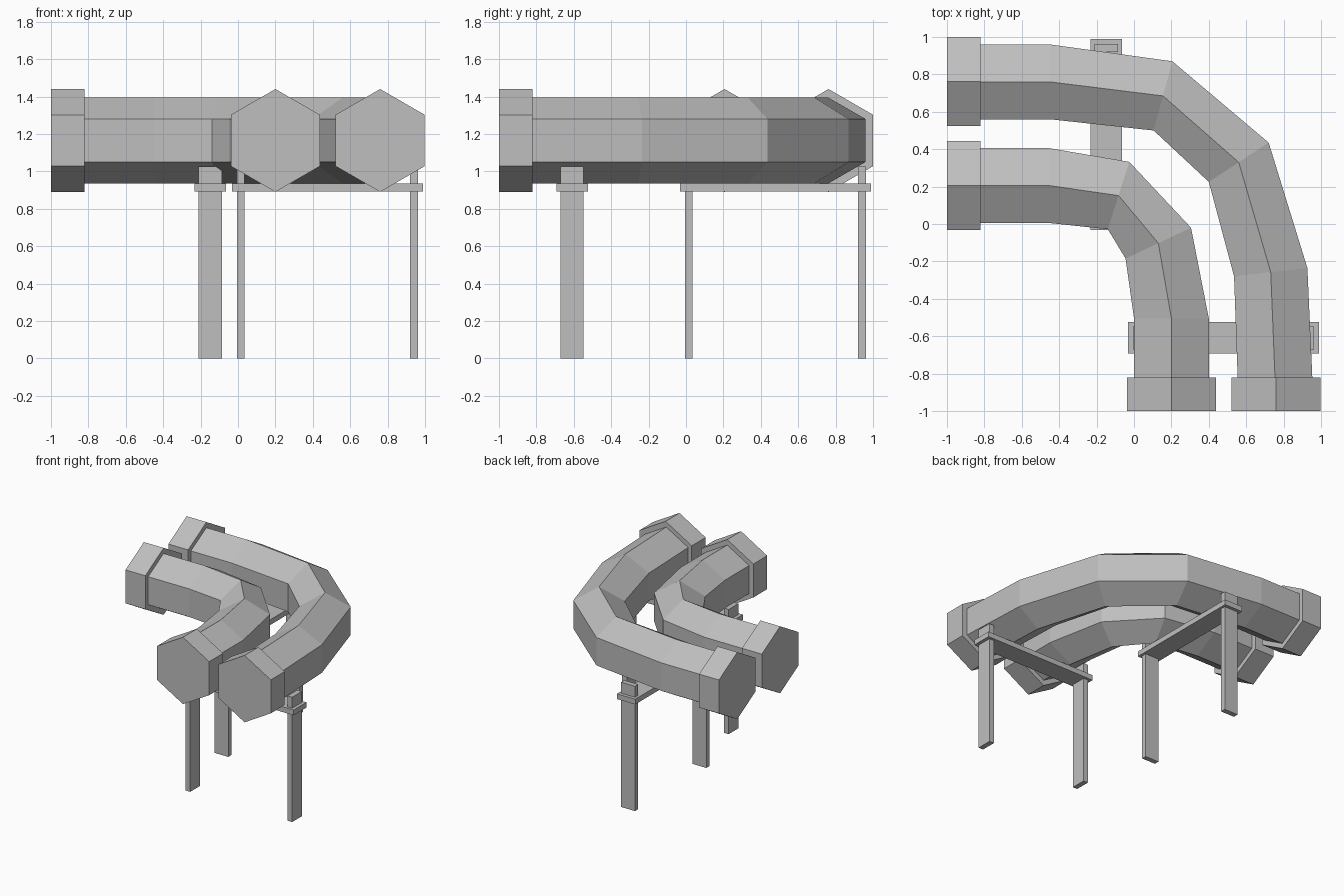
import bpy
import bmesh
from mathutils import Vector

cube = bpy.data.objects.get("Cube")
if cube:
    bpy.data.objects.remove(cube, do_unlink=True)

GREY = (0.52, 0.52, 0.52, 1)
grey = bpy.data.materials.new("plain_grey")
grey.use_nodes = True
grey.diffuse_color = GREY
grey.node_tree.nodes["Principled BSDF"].inputs["Base Color"].default_value = GREY

AXIS_Z = 1.165  # height of the pipe centre lines


def finish(name, bm):
    bmesh.ops.recalc_face_normals(bm, faces=bm.faces)
    mesh = bpy.data.meshes.new(name)
    bm.to_mesh(mesh)
    bm.free()
    mesh.materials.append(grey)
    obj = bpy.data.objects.new(name, mesh)
    bpy.context.collection.objects.link(obj)


def hex_sweep(name, outer, inner, radius):
    """Pointed-top hexagon swept between an outer and an inner edge path."""
    bm = bmesh.new()
    rings = []
    for o, i in zip(outer, inner):
        o, i = Vector((*o, AXIS_Z)), Vector((*i, AXIS_Z))
        mid, up = (o + i) / 2, Vector((0, 0, radius))
        points = (mid + up, o + up / 2, o - up / 2, mid - up, i - up / 2, i + up / 2)
        rings.append([bm.verts.new(p) for p in points])
    for a, b in zip(rings, rings[1:]):
        for k in range(6):
            n = (k + 1) % 6
            bm.faces.new((a[k], a[n], b[n], b[k]))
    bm.faces.new(rings[0])
    bm.faces.new(rings[-1])
    finish(name, bm)


def box(name, low, high):
    bm = bmesh.new()
    bmesh.ops.create_cube(bm, size=1)
    low, high = Vector(low), Vector(high)
    bmesh.ops.scale(bm, vec=high - low, verts=bm.verts)
    bmesh.ops.translate(bm, vec=(low + high) / 2, verts=bm.verts)
    finish(name, bm)


# Bent pipes
hex_sweep("outer_pipe",
          [(-0.9, 0.96), (-0.45, 0.96), (0.205, 0.87), (0.72, 0.435), (0.927, -0.235), (0.957, -0.9)],
          [(-0.9, 0.56), (-0.45, 0.56), (0.105, 0.5), (0.4, 0.225), (0.535, -0.28), (0.557, -0.9)], 0.23)
hex_sweep("inner_pipe",
          [(-0.9, 0.405), (-0.45, 0.405), (-0.025, 0.332), (0.305, -0.02), (0.4, -0.505), (0.4, -0.9)],
          [(-0.9, 0.005), (-0.45, 0.005), (-0.14, -0.028), (-0.045, -0.185), (0, -0.505), (0, -0.9)], 0.23)

# End collars: each pipe has one facing the right side and one facing the front
HALF = 0.238
for label, side, front in (("outer", 0.762, 0.76), ("inner", 0.206, 0.2)):
    hex_sweep(label + "_side_collar", [(-1, side + HALF), (-0.82, side + HALF)],
              [(-1, side - HALF), (-0.82, side - HALF)], 0.275)
    hex_sweep(label + "_front_collar", [(front + HALF, -0.82), (front + HALF, -1)],
              [(front - HALF, -0.82), (front - HALF, -1)], 0.275)

# Support frames: one cross beam on two flat posts
box("back_beam", (-0.232, -0.033, 0.892), (-0.065, 0.99, 0.935))
box("front_beam", (-0.033, -0.692, 0.892), (0.99, -0.525, 0.935))
for label, a, b in (("inner", -0.005, 0.036), ("outer", 0.92, 0.963)):
    box("back_" + label + "_post", (-0.21, a, 0), (-0.085, b, 1.025))
    box("front_" + label + "_post", (a, -0.672, 0), (b, -0.547, 1.025))
